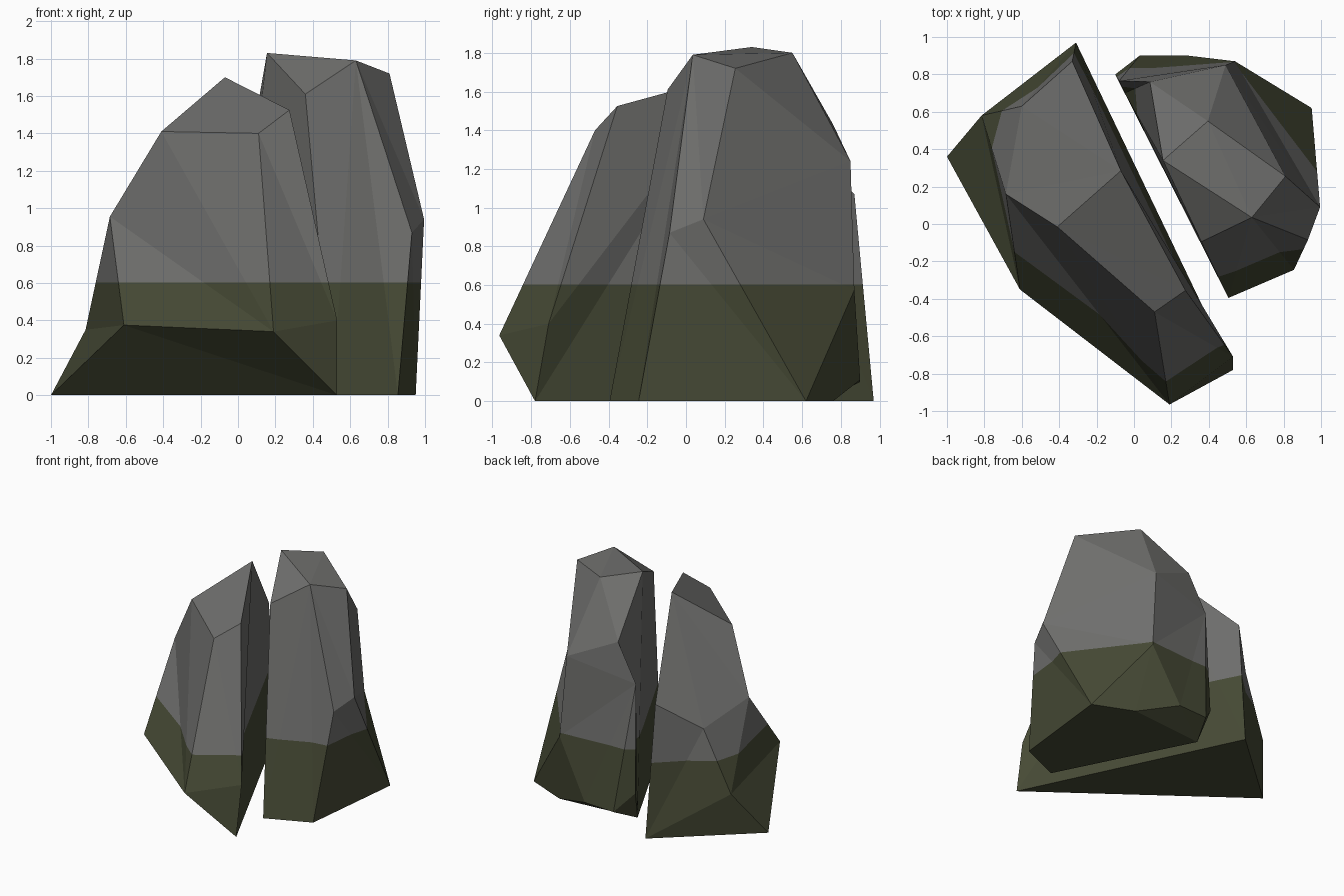
import bpy
import bmesh

MOSS_LINE = 0.603


def material(name, rgb):
    m = bpy.data.materials.new(name)
    m.diffuse_color = (*rgb, 1.0)
    return m


stone = material("grey stone", (0.160, 0.160, 0.154))
moss = material("dark moss", (0.062, 0.069, 0.036))


def boulder(name, corners, facets):
    """Faceted rock: facets between corners, cut and coloured at the moss line."""
    bm = bmesh.new()
    verts = [bm.verts.new(c) for c in corners]
    for facet in facets:
        bm.faces.new([verts[i] for i in facet])
    bmesh.ops.triangulate(bm, faces=bm.faces[:])
    bmesh.ops.recalc_face_normals(bm, faces=bm.faces[:])
    bmesh.ops.bisect_plane(bm, geom=bm.verts[:] + bm.edges[:] + bm.faces[:],
                           plane_co=(0, 0, MOSS_LINE), plane_no=(0, 0, 1))
    for f in bm.faces:
        f.material_index = 1 if f.calc_center_median().z < MOSS_LINE else 0
    mesh = bpy.data.meshes.new(name)
    bm.to_mesh(mesh)
    bm.free()
    mesh.materials.append(stone)
    mesh.materials.append(moss)
    obj = bpy.data.objects.new(name, mesh)
    bpy.context.collection.objects.link(obj)


# Left half of the split rock
boulder("left_rock", [
    (-1.00, 0.36, 0), (-0.31, 0.97, 0), (0.53, -0.78, 0),
    (-0.815, 0.58, 0.35), (-0.61, -0.35, 0.375), (0.19, -0.965, 0.34), (0.53, -0.71, 0.40),
    (-0.685, 0.16, 0.955), (-0.60, 0.63, 0.85), (-0.33, 0.87, 1.07),
    (-0.41, -0.015, 1.41), (0.11, -0.47, 1.40), (0.275, -0.355, 1.525), (-0.07, 0.285, 1.70),
], [
    (0, 1, 2), (2, 6, 12, 13, 9, 1),                          # base, split face
    (0, 2, 5, 4), (2, 5, 6), (5, 6, 12, 11),                  # front undercut, end
    (4, 5, 7), (5, 10, 7), (5, 11, 10), (10, 11, 12, 13),     # front, top
    (0, 3, 4), (3, 7, 4), (3, 8, 7), (7, 10, 13, 9, 8),       # outer side
    (0, 1, 3), (1, 9, 8, 3),                                  # back
])

# Taller right half
boulder("right_rock", [
    (0.505, -0.395, 0), (0.855, -0.245, 0), (0.95, 0.62, 0), (0.62, 0.76, 0), (-0.05, 0.70, 0),
    (0.03, 0.90, 0.10), (0.29, 0.90, 0.11), (-0.10, 0.80, 0.25), (0.54, 0.87, 0.575),
    (0.93, -0.085, 0.87), (0.995, 0.09, 0.94),
    (-0.08, 0.765, 1.13), (0.085, 0.76, 1.43), (0.49, 0.85, 1.24),
    (0.36, -0.095, 1.61), (0.63, 0.035, 1.79), (0.81, 0.255, 1.72),
    (0.395, 0.55, 1.80), (0.155, 0.34, 1.83),
], [
    (0, 1, 2, 3, 4), (0, 14, 18, 12, 11, 7, 4),               # base, split face
    (0, 1, 9, 15, 14), (1, 2, 10, 9), (9, 10, 16, 15),        # front, lower side
    (2, 8, 10), (8, 13, 16, 10), (13, 17, 16),                # outer side
    (14, 15, 18), (15, 16, 17, 18), (17, 18, 12),             # top
    (12, 13, 17), (8, 13, 12, 11), (8, 11, 7, 5, 6),          # back
    (2, 3, 6, 8), (3, 4, 5, 6), (4, 7, 5),                    # back undercut
])
